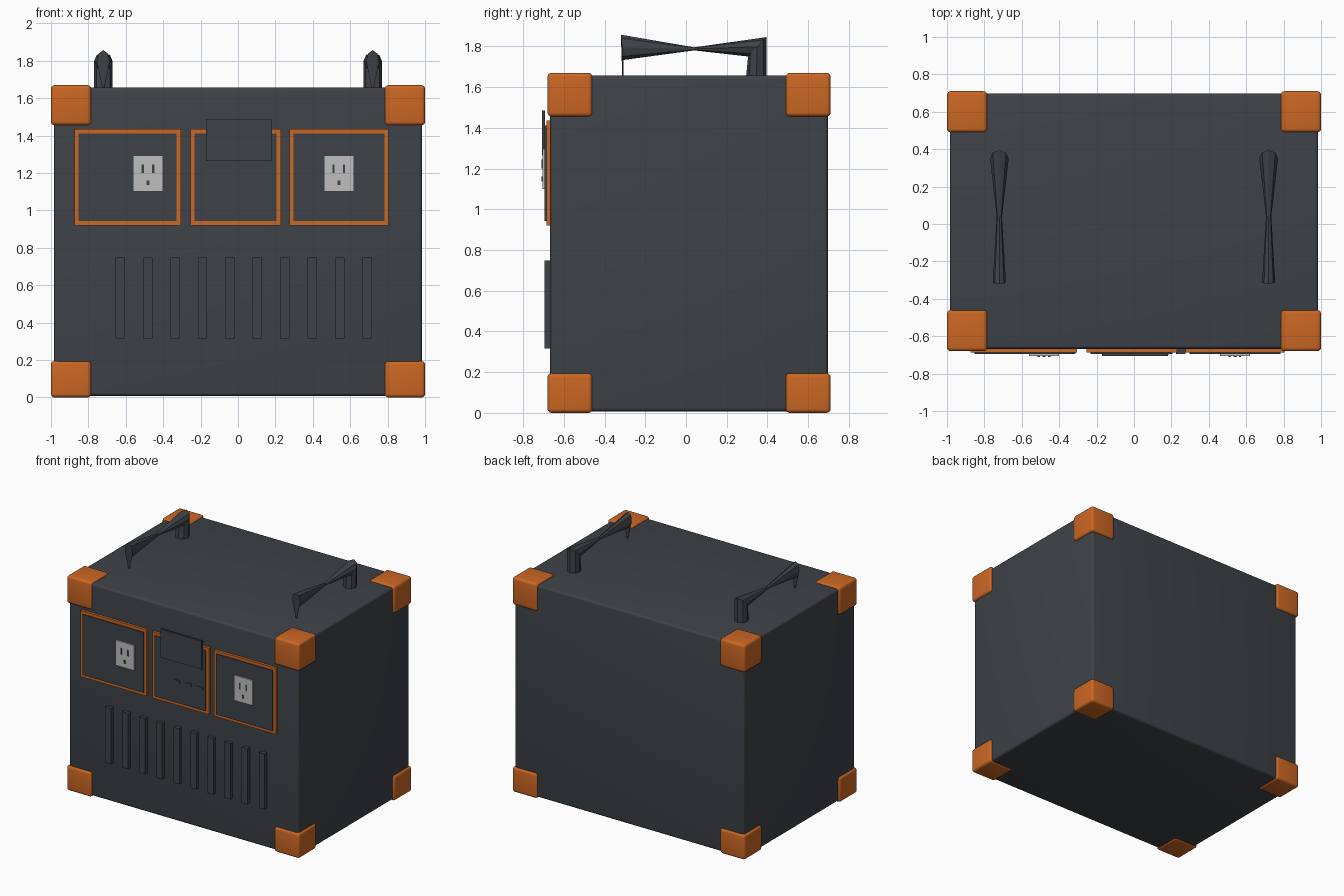
import bpy
import bmesh
import math
from mathutils import Vector

cube = bpy.data.objects.get("Cube")
if cube:
    bpy.data.objects.remove(cube, do_unlink=True)


def material(name, rgb):
    m = bpy.data.materials.new(name)
    m.use_nodes = True
    m.diffuse_color = (*rgb, 1)
    m.node_tree.nodes["Principled BSDF"].inputs["Base Color"].default_value = (*rgb, 1)
    return m


CHARCOAL = material("charcoal", (0.048, 0.055, 0.064))
ORANGE = material("orange", (0.6, 0.135, 0.017))
LIGHT = material("light grey", (0.52, 0.52, 0.53))


def finish(name, bm, mat):
    bmesh.ops.recalc_face_normals(bm, faces=bm.faces)
    mesh = bpy.data.meshes.new(name)
    bm.to_mesh(mesh)
    bm.free()
    mesh.materials.append(mat)
    obj = bpy.data.objects.new(name, mesh)
    bpy.context.collection.objects.link(obj)
    return obj


def box(name, mat, x, y, z, bevel=0):
    """Box from (low, high) ranges, with optional rounded edges."""
    bm = bmesh.new()
    bmesh.ops.create_cube(bm, size=1)
    for v in bm.verts:
        v.co = Vector([(r[0] + r[1]) / 2 + c * (r[1] - r[0])
                       for c, r in zip(v.co, (x, y, z))])
    obj = finish(name, bm, mat)
    if bevel:
        mod = obj.modifiers.new("rounded edges", 'BEVEL')
        mod.width = bevel
        mod.segments = 4
        bpy.context.view_layer.objects.active = obj
        obj.select_set(True)
        bpy.ops.object.modifier_apply(modifier=mod.name)
        bpy.ops.object.shade_smooth_by_angle(angle=math.radians(40))
        obj.select_set(False)
    return obj


# Case
box("case_body", CHARCOAL, (-0.985, 0.985), (-0.667, 0.697), (0.008, 1.657), 0.018)

# Corner guards
for side, x in (("right", (-1, -0.785)), ("left", (0.785, 1))):
    for end, y in (("front", (-0.68, -0.46)), ("back", (0.49, 0.71))):
        for level, z in (("bottom", (0, 0.195)), ("top", (1.455, 1.67))):
            box(f"corner_guard_{level}_{end}_{side}", ORANGE, x, y, z, 0.02)

# Framed front panels
for name, x0, x1 in (("right", -0.875, -0.305), ("middle", -0.255, 0.23), ("left", 0.275, 0.805)):
    rim = 0.023
    box(f"panel_frame_{name}", ORANGE, (x0, x1), (-0.686, -0.66), (0.92, 1.435))
    box(f"panel_{name}", CHARCOAL, (x0 + rim, x1 - rim), (-0.694, -0.67),
        (0.92 + rim, 1.435 - rim))

# Power sockets
for side, x in (("right", -0.481), ("left", 0.539)):
    box(f"socket_plate_{side}", LIGHT, (x - 0.08, x + 0.08), (-0.705, -0.69), (1.1, 1.295))
    for i, dx in enumerate((-0.028, 0.028)):
        box(f"socket_slot_{side}_{i + 1}", CHARCOAL, (x + dx - 0.006, x + dx + 0.006),
            (-0.71, -0.7), (1.2, 1.245))
    box(f"socket_ground_{side}", CHARCOAL, (x - 0.008, x + 0.008), (-0.71, -0.7), (1.135, 1.16))

# Display and buttons
box("display", CHARCOAL, (-0.172, 0.182), (-0.706, -0.692), (1.265, 1.485))
for i in range(3):
    x = -0.038 + i * 0.098
    box(f"button_{i + 1}", CHARCOAL, (x - 0.027, x + 0.027), (-0.7, -0.69), (1.1, 1.122))

# Vent ribs
for i in range(10):
    x = -0.63 + i * 0.1467
    box(f"vent_rib_{i + 1}", CHARCOAL, (x - 0.025, x + 0.025), (-0.695, -0.66), (0.315, 0.748))

# Handles: eight-sided rings as outer (y, z), inner (y, z), half width
RINGS = (
    ((0.395, 1.65), (0.295, 1.65), 0.05),
    ((0.395, 1.845), (0.305, 1.75), 0.05),
    ((0.04, 1.795), (0.04, 1.78), 0.014),
    ((-0.32, 1.857), (-0.306, 1.733), 0.035),
    ((-0.313, 1.657), (-0.307, 1.657), 0.006),
)
for side, x in (("right", -0.72), ("left", 0.72)):
    bm = bmesh.new()
    loops = []
    for outer, inner, width in RINGS:
        a, b = Vector((x, *outer)), Vector((x, *inner))
        mid, half = (a + b) / 2, (a - b) / 2
        loops.append([bm.verts.new(mid + half * math.cos(t) + Vector((width * math.sin(t), 0, 0)))
                      for t in (math.tau * k / 8 for k in range(8))])
    for lo, hi in zip(loops, loops[1:]):
        for k in range(8):
            n = (k + 1) % 8
            bm.faces.new((lo[k], lo[n], hi[n], hi[k]))
    bm.faces.new(loops[0])
    bm.faces.new(loops[-1])
    finish(f"handle_{side}", bm, CHARCOAL)
